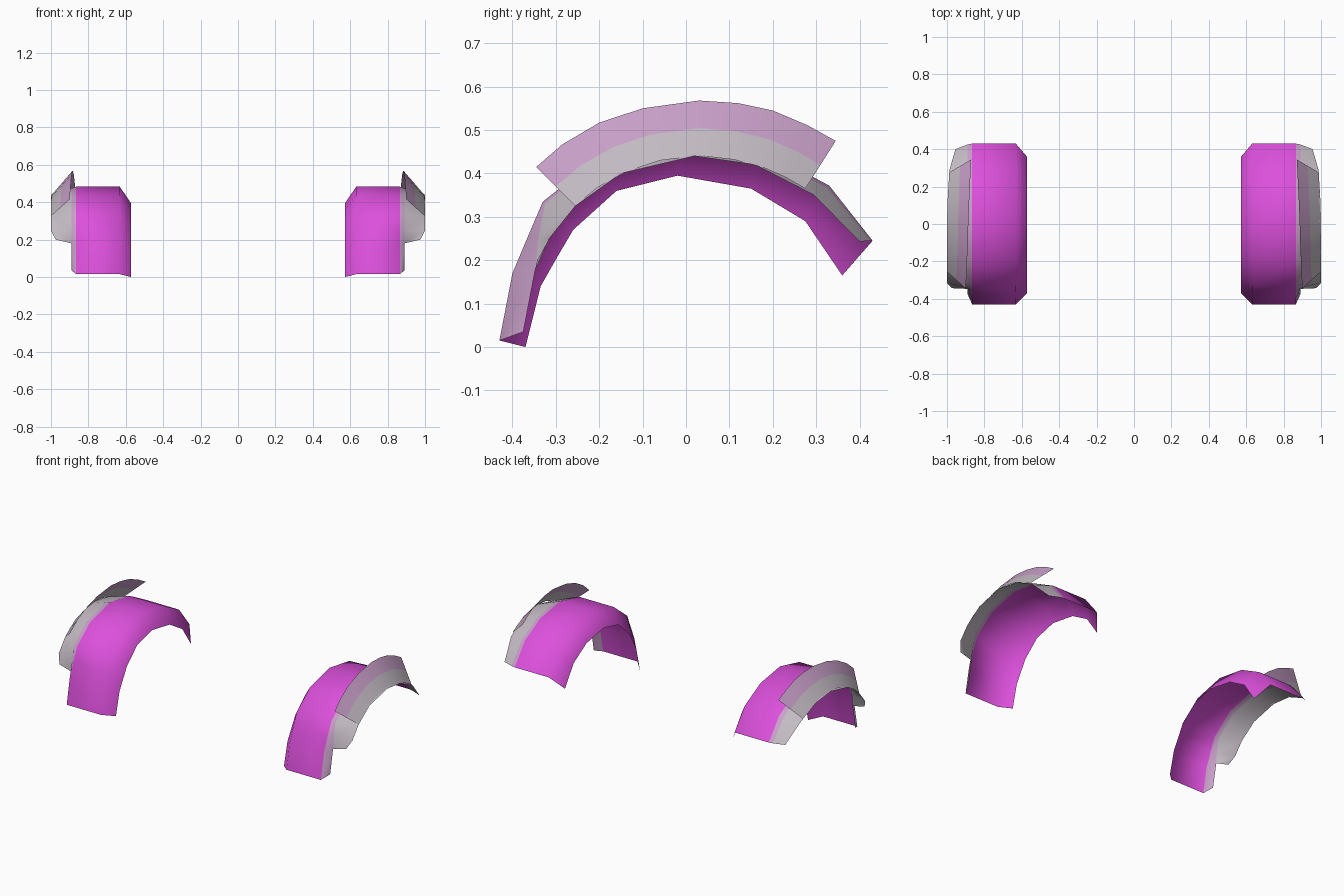
import bpy, math

if "Cube" in bpy.data.objects:
    bpy.data.objects.remove(bpy.data.objects["Cube"])


def material(name, color):
    m = bpy.data.materials.new(name)
    m.diffuse_color = (*color, 1)
    m.use_nodes = True
    m.node_tree.nodes["Principled BSDF"].inputs["Base Color"].default_value = m.diffuse_color
    return m


magenta = material("magenta", (0.72, 0.08, 0.72))
mauve = material("mauve", (0.58, 0.35, 0.58))
grey = material("grey", (0.55, 0.5, 0.55))


def loft(name, rows, mats, angle):
    """Skin rows of points; material i colours strip i. Mirrored to the other side."""
    verts, faces, slots, ids = [], [], [], []
    for row in rows:
        ids.append(range(len(verts), len(verts) + len(row)))
        verts += row
    for a, b in zip(ids, ids[1:]):
        for j in range(min(len(a), len(b)) - 1):
            faces.append((a[j], a[j + 1], b[j + 1], b[j]))
            slots.append(j)
    me = bpy.data.meshes.new(name)
    me.from_pydata(verts, [], faces)
    for m in mats:
        me.materials.append(m)
    for p, s in zip(me.polygons, slots):
        p.material_index = s
    ob = bpy.data.objects.new(name, me)
    bpy.context.collection.objects.link(ob)
    bpy.ops.object.select_all(action='DESELECT')
    ob.select_set(True)
    bpy.context.view_layer.objects.active = ob
    bpy.ops.object.shade_smooth_by_angle(angle=math.radians(angle))
    mod = ob.modifiers.new("Mirror", 'MIRROR')
    mod.use_mirror_merge = False
    return ob


# Wheel arch: inner edge, tread top, fold (y, z) and outer lip (x, y, z) per station
stations = [
    ((-.37, 0), (-.43, .015), (-.375, .035), None),
    ((-.335, .14), (-.40, .17), (-.347, .18), (.975, -.343, .20)),
    ((-.298, .205), (-.365, .253), (-.34, .25), (1.0, -.315, .25)),
    ((-.26, .27), (-.33, .335), (-.325, .33), (1.0, -.255, .325)),
    ((-.16, .36), (-.20, .438), (-.20, .432), (1.0, -.15, .40)),
    ((-.02, .395), (-.01, .483), (-.01, .475), (1.0, .02, .44)),
    ((.15, .365), (.18, .452), (.18, .445), (.995, .16, .42)),
    ((.275, .29), (.33, .372), (.325, .366), (.985, .295, .35)),
    ((.36, .165), (.43, .245), (.425, .245), (.955, .40, .243)),
]
rows = []
for inner, top, fold, lip in stations:
    row = [(.572, *inner), (.632, *top), (.865, *top), (.89, *fold)]
    rows.append(row + [lip] if lip else row)
loft("wheel_arch", rows, [magenta, magenta, mauve, grey], 65)

# Raised flare standing up from the outer lip: upper (y, z) and lower (y, z)
flare = [
    ((-.345, .415), (-.255, .325)), ((-.285, .467), (-.205, .367)),
    ((-.20, .517), (-.14, .403)), ((-.10, .55), (-.06, .43)),
    ((.03, .568), (.03, .441)), ((.12, .562), (.11, .432)),
    ((.20, .545), (.18, .413)), ((.28, .511), (.23, .391)),
    ((.345, .475), (.275, .365)),
]
rows = []
for i, (up, low) in enumerate(flare):
    t = i / (len(flare) - 1)
    mid = [(a + b) / 2 for a, b in zip(up, low)]
    xu, xl = .90 - .03 * t, 1.0 - .011 * t
    rows.append([(xu, *up), ((xu + xl) / 2, *mid), (xl, *low)])
loft("arch_flare", rows, [mauve, grey], 50)
